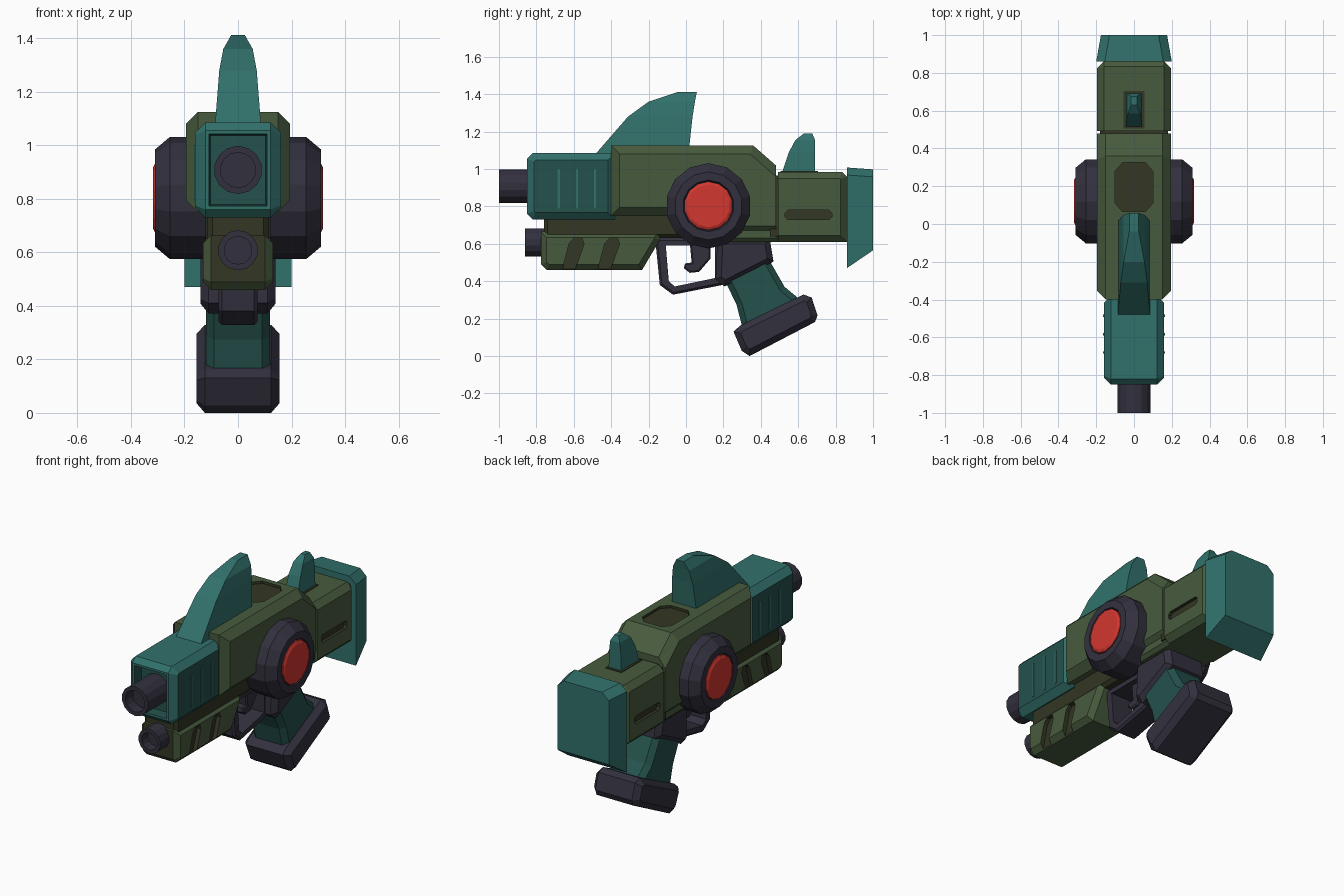
import bpy, bmesh, math
from mathutils import Vector

if "Cube" in bpy.data.objects:
    bpy.data.objects.remove(bpy.data.objects["Cube"])


def material(name, rgb):
    m = bpy.data.materials.new(name)
    m.diffuse_color = (*rgb, 1)
    m.use_nodes = True
    m.node_tree.nodes["Principled BSDF"].inputs["Base Color"].default_value = m.diffuse_color
    return m


OLIVE = material("olive green", (0.064, 0.105, 0.048))
DARK_OLIVE = material("dark olive", (0.033, 0.037, 0.017))
TEAL = material("teal", (0.031, 0.165, 0.148))
DARK_TEAL = material("dark teal", (0.018, 0.085, 0.075))
DARK = material("dark grey violet", (0.032, 0.030, 0.048))
RED = material("red", (0.65, 0.038, 0.030))


def finish(name, bm, *mats):
    bmesh.ops.recalc_face_normals(bm, faces=bm.faces)
    me = bpy.data.meshes.new(name)
    bm.to_mesh(me)
    bm.free()
    for m in mats:
        me.materials.append(m)
    ob = bpy.data.objects.new(name, me)
    bpy.context.collection.objects.link(ob)
    return ob


def loft_bm(rings):
    """Skin a list of equal-length closed rings and cap both ends."""
    bm = bmesh.new()
    vs = [[bm.verts.new(p) for p in r] for r in rings]
    n = len(rings[0])
    for a, b in zip(vs, vs[1:]):
        for i in range(n):
            j = (i + 1) % n
            bm.faces.new((a[i], a[j], b[j], b[i]))
    bm.faces.new(vs[0])
    bm.faces.new(vs[-1][::-1])
    bmesh.ops.recalc_face_normals(bm, faces=bm.faces)
    return bm


def prism_bm(pts, w, ch=0.0, cx=0.0, pick=lambda c: True):
    """Side profile (y, z) extruded along x, outline edges chamfered."""
    bm = loft_bm([[(cx + s * w, y, z) for y, z in pts] for s in (-1, 1)])
    if ch:
        edges = [e for e in bm.edges
                 if abs(e.verts[0].co.x - e.verts[1].co.x) < 1e-5
                 and pick((e.verts[0].co + e.verts[1].co) / 2)]
        bmesh.ops.bevel(bm, geom=edges, offset=ch, segments=1, profile=0.5,
                        affect='EDGES', clamp_overlap=False)
    return bm


def prism(name, pts, w, mat, ch=0.0, cx=0.0, pick=lambda c: True):
    return finish(name, prism_bm(pts, w, ch, cx, pick), mat)


def rect(y0, y1, z0, z1):
    return [(y0, z0), (y1, z0), (y1, z1), (y0, z1)]


def lathe(name, rings, n, axis, centre, mat):
    """Rings of (position along axis, radius); axis is 'x' or 'y'."""
    out = []
    for pos, r in rings:
        ring = []
        for i in range(n):
            a = 2 * math.pi * i / n + math.pi / 2
            u, v = r * math.cos(a), r * math.sin(a)
            ring.append(Vector((pos, u, v) if axis == 'x' else (u, pos, v)) + Vector(centre))
        out.append(ring)
    return finish(name, loft_bm(out), mat)


def cut(ob, cutter):
    cutter.hide_render = True
    m = ob.modifiers.new("cut", 'BOOLEAN')
    m.operation, m.solver, m.object = 'DIFFERENCE', 'EXACT', cutter
    m.material_mode = 'TRANSFER'
    bpy.context.view_layer.objects.active = ob
    bpy.ops.object.modifier_apply(modifier=m.name)
    bpy.data.objects.remove(cutter)


def fin(name, levels, mat):
    """Levels of (z, front y, back y, half width)."""
    return finish(name, loft_bm([[(-w, y0, z), (w, y0, z), (w, y1, z), (-w, y1, z)]
                                 for z, y0, y1, w in levels]), mat)


# Main body with an octagonal recess on top
body = prism("main_body", [(-0.40, 0.75), (-0.10, 0.75), (0.0, 0.65), (0.48, 0.65), (0.48, 1.02),
                           (0.36, 1.125), (-0.40, 1.125)], 0.195, OLIVE, 0.045,
             pick=lambda c: c.y < 0.47)
octagon = [(0.1, 0.11), (0.1, 0.28), (0.06, 0.325), (-0.06, 0.325),
           (-0.1, 0.28), (-0.1, 0.11), (-0.06, 0.065), (0.06, 0.065)]
cut(body, finish("cutter", loft_bm([[(x, y, z) for x, y in octagon] for z in (1.11, 1.2)]), DARK_OLIVE))

# Rear stock with side slots, joint and base
stock = prism("rear_stock", [(0.493, 0.61), (0.86, 0.61), (0.86, 0.96), (0.835, 0.985), (0.493, 0.985)],
              0.195, OLIVE, 0.035, pick=lambda c: c.y > 0.5)
slot = [(0.53, 0.745), (0.545, 0.73), (0.765, 0.73), (0.78, 0.745),
        (0.78, 0.765), (0.765, 0.78), (0.545, 0.78), (0.53, 0.765)]
for s in (-1, 1):
    cut(stock, prism("cutter", slot, 0.03, DARK_OLIVE, cx=s * 0.205))
prism("stock_joint", rect(0.45, 0.53, 0.64, 0.965), 0.18, DARK_OLIVE)
prism("receiver_base", rect(0.22, 0.50, 0.61, 0.70), 0.17, OLIVE, 0.02)
prism("sight_base_plate", rect(0.505, 0.705, 0.98, 0.989), 0.055, DARK_OLIVE)

# Butt plate, tapering to the rear
def butt_ring(y, w, zb, zt):
    return [(-w, y, zb), (w, y, zb), (w, y, zt - 0.04), (w - 0.045, y, zt),
            (-w + 0.045, y, zt), (-w, y, zt - 0.04)]
finish("butt_plate", loft_bm([butt_ring(0.86, 0.2, 0.47, 1.008), butt_ring(1.0, 0.175, 0.565, 0.998)]), TEAL)

# Barrel shroud: recessed front opening, darker side panels
bm = prism_bm([(-0.85, 0.76), (-0.82, 0.73), (-0.38, 0.73), (-0.38, 1.085),
               (-0.82, 1.085), (-0.85, 1.055)], 0.16, 0.038)
front = min(bm.faces, key=lambda f: f.calc_center_median().y)
bmesh.ops.inset_individual(bm, faces=[front], thickness=0.018, depth=0)
wall = bmesh.ops.inset_individual(bm, faces=[front], thickness=0.008, depth=-0.06)["faces"]
for f in wall + [front]:
    f.material_index = 1
for f in bm.faces:
    if abs(f.normal.x) > 0.95:
        f.material_index = 1
finish("barrel_shroud", bm, TEAL, DARK_TEAL)
for s in (-1, 1):
    for y in (-0.68, -0.583, -0.486):
        prism("shroud_strip", rect(y - 0.006, y + 0.006, 0.79, 1.0), 0.003, TEAL, cx=s * 0.161)

# Barrels, hollow at the muzzle
lathe("main_barrel", [(-0.7, 0.09), (-1.0, 0.09), (-1.0, 0.066), (-0.93, 0.066)], 14, 'y', (0, 0, 0.908), DARK)
lathe("lower_barrel", [(-0.7, 0.075), (-0.86, 0.075), (-0.86, 0.052), (-0.80, 0.052)], 14, 'y', (0, 0, 0.608), DARK)

# Under-barrel fore-end with slanted side notches and a spine above it
bm = prism_bm([(-0.775, 0.49), (-0.745, 0.46), (-0.235, 0.46), (-0.14, 0.62), (-0.14, 0.665),
               (-0.775, 0.665)], 0.13, 0.03)
for f in bm.faces:
    if f.normal.y < -0.95:
        f.material_index = 1
fore = finish("fore_end", bm, OLIVE, DARK_OLIVE)
notch = [(-0.67, 0.43), (-0.625, 0.60), (-0.60, 0.63), (-0.555, 0.63), (-0.545, 0.60), (-0.605, 0.43)]
for s in (-1, 1):
    for dy in (0, 0.19):
        cut(fore, prism("cutter", [(y + dy, z) for y, z in notch], 0.04, DARK_OLIVE, cx=s * 0.145))
prism("fore_end_spine", rect(-0.76, 0.25, 0.63, 0.80), 0.115, DARK_OLIVE, 0.02)

# Top fin and rear sight
fin("top_fin", [(1.05, -0.51, 0.01, 0.088), (1.28, -0.31, 0.035, 0.07),
                (1.36, -0.20, 0.048, 0.055), (1.413, -0.04, 0.058, 0.025)], TEAL)
fin("rear_sight", [(0.97, 0.51, 0.69, 0.043), (1.09, 0.55, 0.69, 0.04),
                   (1.155, 0.585, 0.69, 0.032), (1.19, 0.63, 0.675, 0.015)], TEAL)

# Side discs with red caps
for s in (-1, 1):
    lathe("side_disc", [(s * 0.12, 0.228), (s * 0.255, 0.228), (s * 0.31, 0.182),
                        (s * 0.31, 0.138), (s * 0.298, 0.132)], 14, 'x', (0, 0.12, 0.803), DARK)
    lathe("red_cap", [(s * 0.28, 0.13), (s * 0.31, 0.13), (s * 0.318, 0.114)],
          14, 'x', (0, 0.12, 0.803), RED)

# Trigger guard and trigger
guard = prism("trigger_guard", [(-0.165, 0.63), (-0.14, 0.38), (-0.07, 0.328), (0.22, 0.385), (0.22, 0.63)],
              0.072, DARK, 0.012)
cut(guard, prism("cutter", [(-0.108, 0.59), (-0.092, 0.40), (-0.06, 0.372), (0.155, 0.417), (0.155, 0.59)],
                 0.2, DARK))
prism("trigger", [(0.02, 0.61), (0.13, 0.61), (0.13, 0.52), (0.07, 0.45), (0.02, 0.445),
                  (-0.012, 0.47), (-0.005, 0.495), (0.03, 0.50)], 0.04, DARK, 0.008)

# Grip: collar, handle and base
prism("grip_collar", [(0.168, 0.63), (0.158, 0.41), (0.206, 0.372), (0.468, 0.505), (0.447, 0.63)],
      0.14, DARK, 0.03)
prism("grip_handle", [(0.20, 0.42), (0.27, 0.275), (0.31, 0.12), (0.63, 0.28), (0.59, 0.318),
                      (0.527, 0.37), (0.43, 0.54)], 0.12, DARK_TEAL, 0.03)
prism("grip_base", [(0.254, 0.131), (0.29, 0.163), (0.628, 0.329), (0.672, 0.313), (0.703, 0.217),
                    (0.69, 0.182), (0.34, 0.0), (0.298, 0.028)], 0.156, DARK, 0.032)
